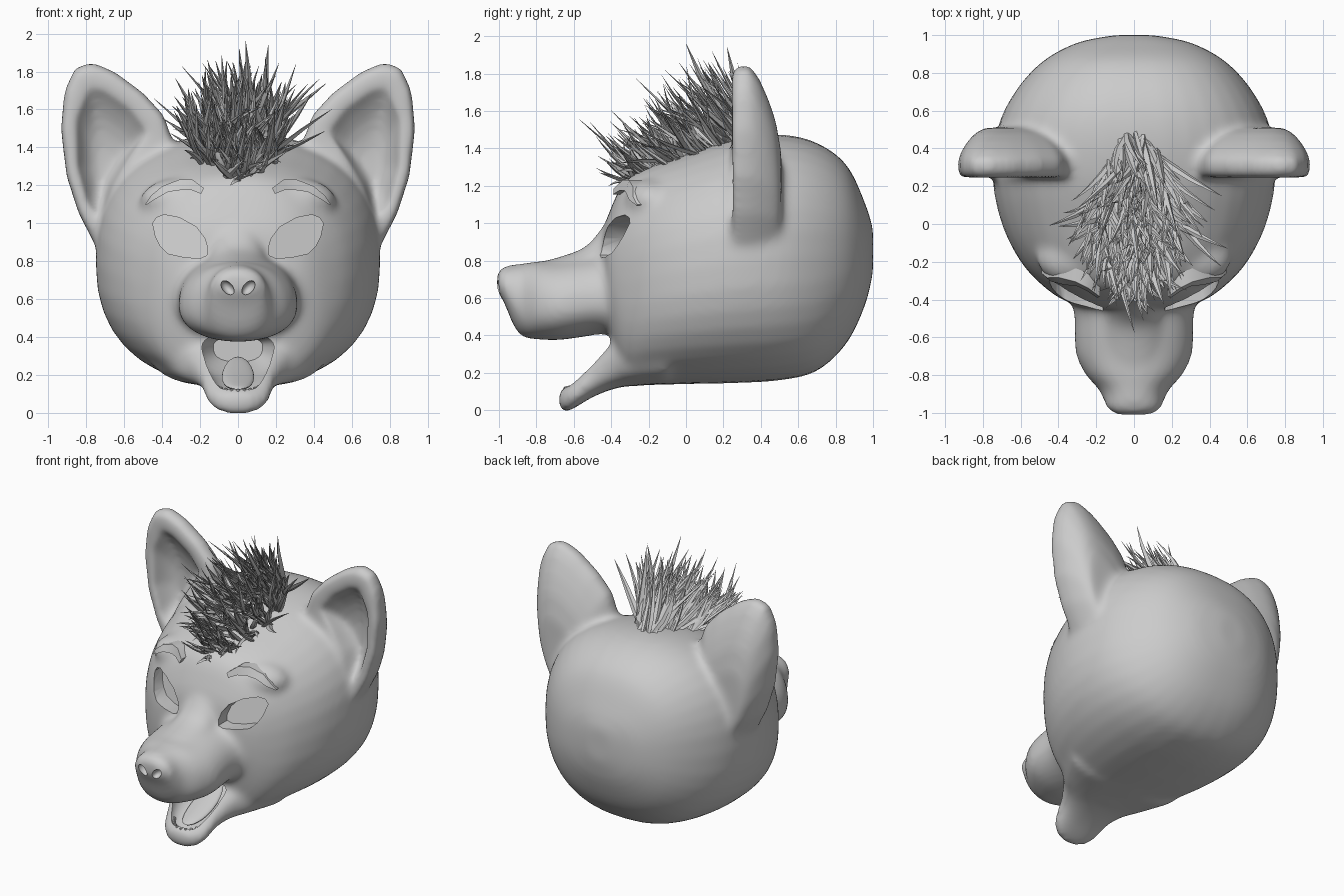
import bpy, bmesh, math, random
from mathutils import Vector
from mathutils.bvhtree import BVHTree

if "Cube" in bpy.data.objects:
    bpy.data.objects.remove(bpy.data.objects["Cube"])

random.seed(4)


def loft(bm, rings, cap=True):
    rows = [[bm.verts.new(p) for p in r] for r in rings]
    n = len(rows[0])
    for a, b in zip(rows, rows[1:]):
        for i in range(n):
            bm.faces.new((a[i], a[(i + 1) % n], b[(i + 1) % n], b[i]))
    if cap:
        bm.faces.new(rows[0])
        bm.faces.new(rows[-1][::-1])


def egg(y, w, top, bot, n, m):
    mid = bot + m * (top - bot)
    pts = []
    for k in range(36):
        a = 2 * math.pi * k / 36
        c, s = math.cos(a), math.sin(a)
        h = top - mid if s > 0 else mid - bot
        pts.append((w * math.copysign(abs(c) ** (2 / n), c), y,
                    mid + h * math.copysign(abs(s) ** (2 / n), s)))
    return pts


def smooth_rows(rows, steps=4):
    out = []
    for i in range(len(rows) - 1):
        p0, p1 = rows[max(i - 1, 0)], rows[i]
        p2, p3 = rows[i + 1], rows[min(i + 2, len(rows) - 1)]
        for k in range(steps):
            t = k / steps
            out.append([b + .5 * t * (c - a + t * (2 * a - 5 * b + 4 * c - d + t * (3 * (b - c) + d - a)))
                        for a, b, c, d in zip(p0, p1, p2, p3)])
    return out + [rows[-1]]


def body(bm, rows, n, m):
    loft(bm, [egg(*r, n, m) for r in smooth_rows(rows)])


def layers(bm, outline, levels, pivot, side):
    # levels: (y, scale about the pivot)
    loft(bm, [[(side * (pivot[0] + s * (x - pivot[0])), y, pivot[1] + s * (z - pivot[1]))
               for x, z in outline] for y, s in levels])


def ball(bm, c, r, seg=16):
    vs = bmesh.ops.create_uvsphere(bm, u_segments=seg, v_segments=seg // 2, radius=1)['verts']
    for v in vs:
        v.co = Vector(c) + Vector((v.co.x * r[0], v.co.y * r[1], v.co.z * r[2]))
    return vs


def finish(bm, name, angle=40):
    bmesh.ops.recalc_face_normals(bm, faces=bm.faces)
    me = bpy.data.meshes.new(name)
    bm.to_mesh(me)
    bm.free()
    ob = bpy.data.objects.new(name, me)
    bpy.context.collection.objects.link(ob)
    shade(ob, angle)
    return ob


def shade(ob, angle):
    bpy.ops.object.select_all(action='DESELECT')
    ob.select_set(True)
    bpy.context.view_layer.objects.active = ob
    bpy.ops.object.shade_smooth_by_angle(angle=math.radians(angle))


def modify(ob, kind, **props):
    bpy.context.view_layer.objects.active = ob
    mod = ob.modifiers.new(kind, kind)
    for k, v in props.items():
        setattr(mod, k, v)
    bpy.ops.object.modifier_apply(modifier=mod.name)


def carve(ob, bm, name):
    cut = finish(bm, name)
    cut.hide_render = True
    modify(ob, 'BOOLEAN', operation='DIFFERENCE', solver='EXACT', object=cut)
    bpy.data.objects.remove(cut)


# skull, muzzle, nose bridge and jaw: rows of (y, half width, top, bottom)
bm = bmesh.new()
body(bm, [(1.0, .10, .97, .74), (.96, .30, 1.10, .57), (.86, .485, 1.31, .36), (.7, .63, 1.43, .21),
          (.5, .725, 1.475, .16), (.25, .75, 1.45, .145), (0, .70, 1.37, .14), (-.2, .60, 1.30, .135),
          (-.33, .48, 1.22, .15), (-.41, .36, 1.06, .40), (-.44, .24, .97, .5)], 2.35, .5)
body(bm, [(-.2, .36, .86, .40), (-.4, .33, .85, .40), (-.5, .315, .83, .40), (-.6, .315, .815, .385),
          (-.7, .305, .80, .375), (-.8, .255, .795, .38), (-.87, .19, .785, .39), (-.92, .165, .78, .45),
          (-.97, .15, .77, .57), (-1.01, .10, .74, .64)], 2.2, .42)
body(bm, [(-.2, .20, 1.12, .5), (-.38, .16, 1.05, .5), (-.45, .16, .975, .5), (-.52, .18, .89, .5),
          (-.6, .20, .845, .5), (-.75, .19, .80, .5)], 2.2, .4)
body(bm, [(-.1, .46, .43, .14), (-.3, .36, .43, .13), (-.4, .265, .37, .11), (-.5, .20, .265, .07),
          (-.6, .17, .155, .01), (-.65, .12, .12, -.01), (-.68, .06, .10, .02)], 2.8, .6)
for s in (1, -1):  # brow ridges
    ball(bm, (s * .30, -.18, 1.12), (.22, .15, .12))

# ears
EAR = [(.74, .86), (.84, 1.05), (.905, 1.25), (.935, 1.5), (.915, 1.7), (.86, 1.82), (.77, 1.85),
       (.65, 1.80), (.5, 1.69), (.39, 1.57), (.34, 1.42), (.45, 1.2), (.6, .95)]
for s in (1, -1):
    layers(bm, EAR, [(.245, .96), (.28, 1), (.34, 1), (.39, .92), (.44, .79), (.48, .65), (.51, .45)],
           (.68, 1.0), s)
head = finish(bm, "head")
modify(head, 'REMESH', mode='VOXEL', voxel_size=.02)

# ear hollows
DISH = [(.78, 1.71), (.85, 1.55), (.845, 1.3), (.79, 1.1), (.73, 1.03), (.66, 1.2), (.57, 1.35),
        (.48, 1.48), (.57, 1.60), (.7, 1.69)]
bm = bmesh.new()
for s in (1, -1):
    layers(bm, DISH, [(.18, 1.1), (.26, 1.0), (.30, .86), (.34, .68), (.37, .45), (.38, .25)],
           (.70, 1.28), s)
carve(head, bm, "ear_cutter")
modify(head, 'REMESH', mode='VOXEL', voxel_size=.018)
modify(head, 'SMOOTH', factor=.5, iterations=16)

# eye openings, mouth cavity and nostrils
EYE = [(.45, 1.0), (.43, 1.03), (.39, 1.045), (.31, 1.03), (.22, .98), (.175, .92), (.16, .87), (.165, .83),
       (.20, .815), (.28, .82), (.37, .84), (.41, .88), (.435, .93)]
bm = bmesh.new()
for s in (1, -1):
    loft(bm, [[(s * x, -.58, z) for x, z in EYE],
              [(s * x, -.36 + .35 * (x - .17) + .26 * (z - .82), z) for x, z in EYE]])
    for v in ball(bm, (s * .055, -1.0, .66), (.032, .04, .038)):
        v.co.x += s * .4 * (v.co.z - .66)
body(bm, [(-.64, .09, .36, .095), (-.6, .13, .37, .09), (-.45, .18, .42, .15), (-.3, .21, .43, .20),
          (-.15, .13, .40, .27)], 2.6, .6)
carve(head, bm, "face_cutter")
shade(head, 35)

# tongue
bm = bmesh.new()
for v in ball(bm, (0, 0, 0), (.085, .20, .025), 24):
    y = v.co.y
    v.co += Vector((0, -.40, .19 + y * .42 + .5 * y * y))
finish(bm, "tongue")

# lower teeth
bm = bmesh.new()
for k in range(-4, 5):
    a = k * .3
    ball(bm, (.115 * math.sin(a), -.53 - .115 * math.cos(a), .11 + .03 * (1 - math.cos(a))),
         (.014, .013, .018), 8)
finish(bm, "teeth")

# eyebrows sit on the forehead surface
tree = BVHTree.FromPolygons([v.co for v in head.data.vertices], [p.vertices for p in head.data.polygons])
BROW_TOP = [(.18, 1.185), (.24, 1.23), (.31, 1.23), (.40, 1.195), (.46, 1.145), (.49, 1.10)]
BROW_LOW = [(.195, 1.155), (.245, 1.175), (.30, 1.175), (.37, 1.165), (.44, 1.125), (.485, 1.095)]
bm = bmesh.new()
for s in (1, -1):
    rings = []
    for top, low in zip(BROW_TOP, BROW_LOW):
        ring = []
        for i, (x, z) in enumerate((top, low, low, top)):
            hit = tree.ray_cast(Vector((s * x, -1.5, z)), Vector((0, 1, 0)))[0]
            y = hit.y if hit else -.25
            front = min(y - .02, -.39 + .5 * (x - .19) + .35 * (z - 1.16))
            ring.append((s * x, front if i < 2 else min(y + .03, front + .09), z))
        rings.append(ring)
    loft(bm, rings)
finish(bm, "eyebrows")

# hair tuft: curved tapering spikes leaning forward and fanning sideways
bm = bmesh.new()
for k in range(260):
    u = random.random() ** .9
    half = .05 + .19 * math.sin(math.pi * u) ** .9 * (1.1 - .4 * u)
    y, x = -.32 + .80 * u, random.uniform(-half, half)
    hit = tree.ray_cast(Vector((x, y, 1.6)), Vector((0, 0, -1)))[0]
    if not hit:
        continue
    d = Vector((x * 1.8 + random.gauss(0, .28), -.9 + .3 * u + random.gauss(0, .14),
                .36 + .3 * u + random.gauss(0, .16))).normalized()
    length = (.19 + .30 * u) * random.uniform(.65, 1.1)
    bend = Vector((random.gauss(0, .06), random.gauss(0, .05), random.gauss(.05, .05)))
    side = d.cross(Vector((random.gauss(0, .4), .3, 1))).normalized()
    up = d.cross(side)
    r = random.uniform(.015, .025)
    rings = []
    for t, w in ((0, .7), (.3, 1), (.6, .75), (.85, .35), (1, .04)):
        c = hit - d * .02 + d * length * t + bend * t * t
        c.z = min(c.z, 1.99)
        rings.append([c + r * w * (math.cos(a) * side + .6 * math.sin(a) * up)
                      for a in (0, math.pi / 2, math.pi, 1.5 * math.pi)])
    loft(bm, rings)
# a few tall spikes form the crest
for x, y, dx, dy, h in ((.08, .30, -.04, -.30, .52), (.12, .40, .04, -.18, .50), (-.06, .32, -.1, -.2, .42)):
    base, tip = Vector((x, y, 1.44)), Vector((x + dx, y + dy, 1.44 + h))
    loft(bm, [[base.lerp(tip, t) + Vector((r * math.cos(a), -.1 * t * (1 - t) + r * math.sin(a), 0))
               for a in (0, 1.57, 3.14, 4.71)]
              for t, r in ((0, .014), (.35, .022), (.7, .014), (1, .001))])
finish(bm, "hair_tuft", 50)
